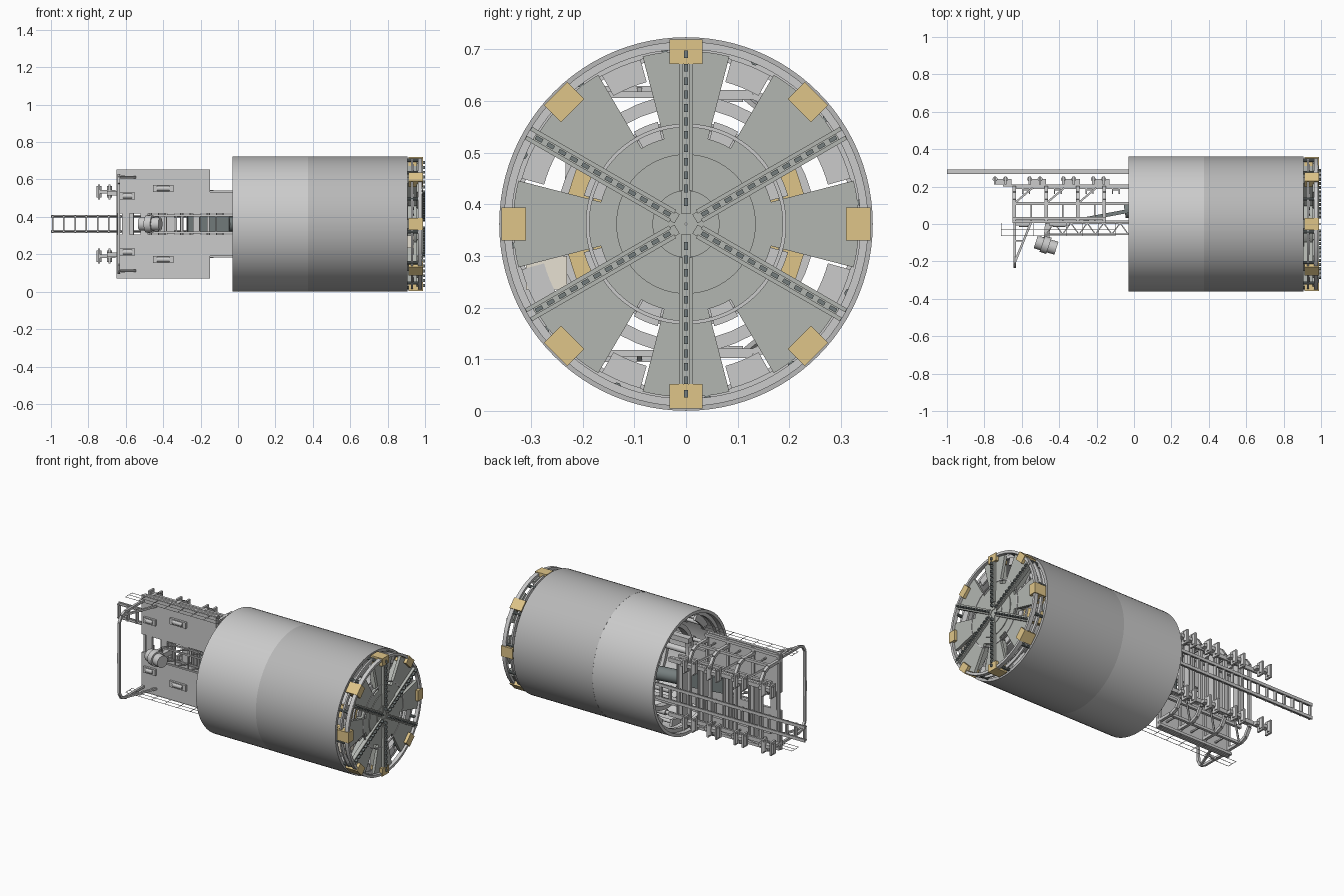
import bpy, bmesh
from math import sin, cos, radians
from mathutils import Vector, Matrix

CZ = 0.362  # height of the machine axis
S = (-1, 1)
bm = bmesh.new()  # the part being built; done() turns it into an object

def mat(name, *c):
    m = bpy.data.materials.new(name)
    m.diffuse_color = (*c, 1)
    return m

def done(name, m=None):
    bmesh.ops.recalc_face_normals(bm, faces=bm.faces)
    me = bpy.data.meshes.new(name)
    bm.to_mesh(me)
    bm.clear()
    bpy.context.collection.objects.link(bpy.data.objects.new(name, me))
    if m:
        me.materials.append(m)

def box(x0, x1, y0, y1, z0, z1, rot=Matrix()):
    s = Matrix.Diagonal((x1 - x0, y1 - y0, z1 - z0, 1))
    t = Matrix.Translation(((x0 + x1) / 2, (y0 + y1) / 2, (z0 + z1) / 2))
    bmesh.ops.create_cube(bm, size=1, matrix=rot @ t @ s)

def bar(p, q, w, h=None):
    p, q = Vector(p), Vector(q)
    m = Matrix.Translation((p + q) / 2) @ (q - p).to_track_quat('X', 'Z').to_matrix().to_4x4()
    bmesh.ops.create_cube(bm, size=1, matrix=m @ Matrix.Diagonal(((q - p).length, w, h or w, 1)))

def hoop(x, pts, w):
    """Frame across the machine: half outline of (y, offset) points, mirrored."""
    for s in S:
        for (y0, d0), (y1, d1) in zip(pts, pts[1:]):
            bar((x, y0, CZ + s * d0), (x, y1, CZ + s * d1), w)

def rod(p, q, r, n=16):
    p, q = Vector(p), Vector(q)
    m = Matrix.Translation((p + q) / 2) @ (q - p).to_track_quat('Z', 'Y').to_matrix().to_4x4()
    bmesh.ops.create_cone(bm, cap_ends=True, segments=n, radius1=r, radius2=r, depth=(q - p).length, matrix=m)

def polar(x, r, a):
    return Vector((x, r * cos(radians(a)), CZ + r * sin(radians(a))))

def arc(x0, x1, r0, r1, a0=0, a1=360, n=96):
    """Ring or ring sector around the machine axis."""
    full = a1 - a0 == 360
    secs = []
    for i in range(n if full else n + 1):
        a = a0 + (a1 - a0) * i / n
        secs.append([bm.verts.new(polar(x, r, a)) for x, r in ((x0, r0), (x1, r0), (x1, r1), (x0, r1))])
    for i in range(n):
        s, t = secs[i], secs[(i + 1) % len(secs)]
        for k in range(4):
            bm.faces.new((s[k], s[(k + 1) % 4], t[(k + 1) % 4], t[k]))
    if not full:
        bm.faces.new(secs[0])
        bm.faces.new(secs[-1])

def turn(a):
    return Matrix.Translation((0, 0, CZ)) @ Matrix.Rotation(radians(a), 4, 'X')

GOLD, STEEL = mat("gold", 0.74, 0.56, 0.25), mat("steel", 0.45, 0.47, 0.44)
DARK, SKIN = mat("dark", 0.18, 0.21, 0.21), mat("skin", 0.48, 0.48, 0.48)

# shield shells and stiffeners
arc(-0.03, 0.373, 0.343, 0.361)
done("tail_shield")
arc(0.373, 0.905, 0.343, 0.3615)
done("front_shield", SKIN)
for x in (0.0, 0.35, 0.52, 0.78):
    arc(x, x + 0.02, 0.322, 0.344)
done("shield_stiffener_rings")
# thrust jacks
for k in range(8):
    for a in (k * 45 - 8, k * 45 + 8):
        rod(polar(0.16, 0.305, a), polar(0.54, 0.305, a), 0.018)
        rod(polar(0.06, 0.305, a), polar(0.16, 0.305, a), 0.011)
    arc(0.045, 0.06, 0.285, 0.325, k * 45 - 13, k * 45 + 13, 6)
done("thrust_jacks")
# bulkhead, erector and drives
for ring in ((0.78, 0.80, 0.03, 0.2), (0.80, 0.91, 0.185, 0.195), (0.50, 0.78, 0.19, 0.20)):
    arc(*ring)
for k in range(8):
    arc(0.78, 0.80, 0.2, 0.344, k * 45 - 13, k * 45 + 13, 6)
done("bulkhead_and_bearing")
arc(0.12, 0.16, 0.225, 0.25, n=48)
for s in S:
    box(-0.03, 0.5, -0.02, 0.02, CZ + s * 0.2 - 0.015, CZ + s * 0.2 + 0.015)
    bar((0.14, 0.18, CZ + s * 0.15), (0.14, 0.29, CZ + s * 0.2), 0.03)
done("segment_erector")
for a in (-18, 18, 162, 198):
    rod(polar(0.62, 0.18, a), polar(0.88, 0.18, a), 0.035, 24)
    box(0.82, 0.9, 0.15, 0.235, -0.035, 0.035, turn(a))
done("drive_motors", GOLD)

# cutterhead face: eight wedge plates around a hub
for ring in ((0.955, 0.972, 0.002, 0.17), (0.972, 0.979, 0.002, 0.065), (0.972, 0.976, 0.065, 0.135), (0.86, 0.955, 0.05, 0.15)):
    arc(*ring)
for k in range(8):
    arc(0.955, 0.972, 0.165, 0.335, k * 45 - 14.5, k * 45 + 14.5, 8)
    bar(polar(0.93, 0.16, k * 45), polar(0.93, 0.33, k * 45), 0.05)
done("cutterhead_face", STEEL)
# cutterhead rim and plates behind the openings
for ring in ((0.962, 0.985, 0.338, 0.353), (0.925, 0.935, 0.33, 0.35), (0.968, 0.975, 0.187, 0.194)):
    arc(*ring)
for k in range(8):
    for r0, r1 in ((0.285, 0.33), (0.17, 0.205)):
        arc(0.93, 0.94, r0, r1, k * 45 + 15.5, k * 45 + 29.5, 4)
done("cutterhead_rim")
for k in range(12):
    rod(polar(0.90, 0.343, 7 + k * 30), polar(0.97, 0.343, 7 + k * 30), 0.009, 10)
done("rim_struts", DARK)
# six spokes with a row of bits each
for k in range(6):
    for s in S:
        box(0.965, 0.988, 0.065 if k % 3 == 1 else 0.03, 0.352, s * 0.01 - 0.004, s * 0.01 + 0.004, turn(30 + k * 60))
    box(0.965, 0.982, 0.02, 0.352, -0.01, 0.01, turn(30 + k * 60))
done("cutterhead_spokes", STEEL)
for k in range(6):
    for i in range(12):
        box(0.978, 1.0, 0.035 + i * 0.026, 0.05 + i * 0.026, -0.004, 0.004, turn(30 + k * 60))
done("cutter_bits", DARK)
for k in range(8):
    box(0.912, 0.99, 0.31, 0.357, -0.032, 0.032, turn(k * 45))
done("bucket_blocks", GOLD)
box(0.84, 0.94, -0.31, -0.23, 0.235, 0.30)
done("pale_panel", mat("cream", 0.8, 0.75, 0.65))

# screw conveyor sloping into the shield
bar((-0.27, 0.025, CZ), (0.0, 0.075, CZ), 0.02, 0.09)
rod((-0.05, 0.07, CZ), (0.8, 0.2, CZ), 0.04, 24)
done("screw_conveyor", DARK)

# trailing gantry deck
for s in S:
    for x0, x1, d in ((-0.65, -0.15, 0.292), (-0.15, -0.03, 0.17)):
        box(x0, x1, 0.005, 0.02, *sorted((CZ + s * 0.055, CZ + s * d)))
for x in (-0.6, -0.5, -0.36, -0.22):
    box(x - 0.02, x + 0.02, 0.005, 0.02, CZ - 0.06, CZ + 0.06)
done("gantry_deck")
# gantry hoops, cross beams, long beams and bracing
for x in (-0.64, -0.47, -0.3, -0.16):
    hoop(x, [(0.02, 0.25), (0.13, 0.25), (0.165, 0.235), (0.195, 0.19), (0.195, 0.0)], 0.018)
    bar((x, 0.025, CZ - 0.29), (x, 0.025, CZ + 0.29), 0.014)
    for h in (0.042, 0.078):
        box(x + h, x + h + 0.006, 0.16, 0.2, CZ - 0.17, CZ + 0.17)
    box(x + 0.045, x + 0.081, 0.178, 0.184, CZ - 0.17, CZ + 0.17)
for s in S:
    for y, d, x1 in ((0.11, 0.25, -0.15), (0.195, 0.17, -0.03), (0.03, 0.28, -0.15), (0.11, 0.15, -0.03)):
        bar((-0.65, y, CZ + s * d), (x1, y, CZ + s * d), 0.016)
    for x in (-0.64, -0.47, -0.3):
        bar((x, 0.11, CZ + s * 0.25), (x + 0.1, 0.195, CZ + s * 0.18), 0.01)
        bar((x + 0.09, 0.02, CZ + s * 0.24), (x + 0.09, 0.11, CZ + s * 0.24), 0.008)
done("gantry_frames")
# overhead portal with rounded corners and slanted braces
hoop(-0.638, [(0.01, 0.26), (-0.17, 0.26), (-0.205, 0.248), (-0.225, 0.215), (-0.228, 0.0)], 0.014)
for s in S:
    bar((-0.635, -0.2, CZ + s * 0.25), (-0.55, 0.01, CZ + s * 0.25), 0.012)
    bar((-0.635, -0.09, CZ + s * 0.26), (-0.59, -0.09, CZ + s * 0.25), 0.009)
done("overhead_portal")
# handrails along both deck edges
for z in (CZ - 0.289, CZ + 0.289):
    for y in (-0.063, -0.03, 0.0):
        bar((-0.71, y, z), (-0.1, y, z), 0.002)
    for i in range(8):
        bar((-0.71 + i * 0.087, -0.063, z), (-0.71 + i * 0.087, 0.005, z), 0.002)
done("handrails")

# belt conveyor truss and its motor above the deck
for z in (CZ - 0.045, CZ + 0.045):
    for y in (-0.055, 0.005):
        bar((-0.47, y, z), (-0.03, y, z), 0.009)
    for i in range(5):
        x = -0.47 + i * 0.088
        bar((x, -0.055, z), (x + 0.044, 0.005, z), 0.006)
        bar((x + 0.044, 0.005, z), (x + 0.088, -0.055, z), 0.006)
        bar((x, -0.055, CZ), (x, -0.055, z), 0.006)
done("conveyor_truss")
rod((-0.525, -0.095, CZ), (-0.415, -0.13, CZ), 0.036, 24)
rod((-0.49, -0.105, CZ), (-0.455, -0.117, CZ), 0.046, 24)
bar((-0.47, -0.1, CZ), (-0.46, 0.01, CZ), 0.03)
done("belt_drive_motor")

# wheel bogies and deck boxes on both sides
for s in S:
    for x in (-0.715, -0.53, -0.35, -0.19):
        z = CZ + s * 0.172
        for o in (-0.028, 0.028):
            rod((x + o, 0.24, z - 0.03), (x + o, 0.24, z + 0.03), 0.013)
            box(x + o - 0.006, x + o + 0.006, 0.21, 0.255, z - 0.04, z + 0.04)
        box(x - 0.03, x + 0.06, 0.212, 0.24, z - 0.01, z + 0.01)
    box(-0.7, -0.03, 0.2, 0.212, CZ + s * 0.165 - 0.012, CZ + s * 0.165 + 0.012)
done("wheel_bogies")
for s in S:
    for x, d, w in ((-0.40, 0.19, 0.055), (-0.59, 0.15, 0.04)):
        box(x - w, x + w, -0.008, 0.006, CZ + s * d - 0.018, CZ + s * d + 0.018)
        rod((x - w * 0.6, -0.002, CZ + s * d), (x + w * 0.6, -0.002, CZ + s * d), 0.014)
done("deck_boxes")

# long ladder track running out behind the gantry
for z in (CZ - 0.04, CZ + 0.04):
    box(-1.0, 0.0, 0.284, 0.292, z - 0.009, z + 0.009)
    box(-1.0, 0.0, 0.268, 0.286, z - 0.002, z + 0.002)
for i in range(17):
    box(-0.995 + i * 0.06, -0.987 + i * 0.06, 0.268, 0.29, CZ - 0.045, CZ + 0.045)
done("rear_track_ladder")

# smooth the round parts, keep edges sharp
for ob in bpy.context.collection.objects:
    ob.select_set(True)
    bpy.context.view_layer.objects.active = ob
bpy.ops.object.shade_smooth_by_angle(angle=radians(30))
